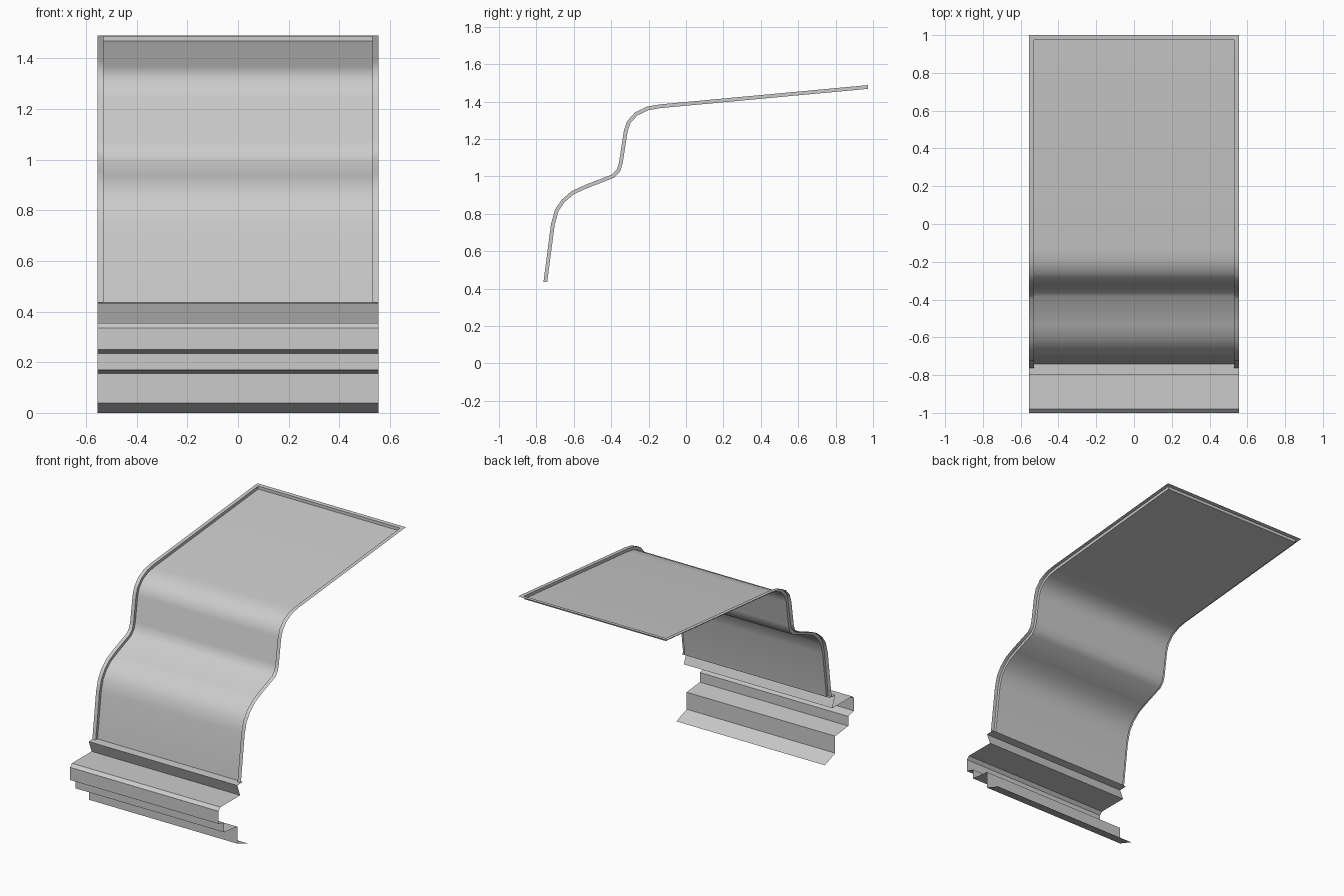
import bpy, bmesh
from mathutils import Vector

if "Cube" in bpy.data.objects:
    bpy.data.objects.remove(bpy.data.objects["Cube"])

W, WI, DEPTH = 0.555, 0.53, 0.02   # half width, inner half width, recess depth


def loft(name, lines, smooth):
    """Open sheet through polylines of equal length, given as (x, [(y, z), ...])."""
    bm = bmesh.new()
    g = [[bm.verts.new((x, y, z)) for y, z in pts] for x, pts in lines]
    for a, b in zip(g, g[1:]):
        for j in range(len(a) - 1):
            bm.faces.new((a[j], b[j], b[j + 1], a[j + 1]))
    bmesh.ops.remove_doubles(bm, verts=bm.verts[:], dist=1e-5)
    me = bpy.data.meshes.new(name)
    bm.to_mesh(me)
    bm.free()
    ob = bpy.data.objects.new(name, me)
    bpy.context.collection.objects.link(ob)
    if smooth:
        bpy.ops.object.select_all(action='DESELECT')
        bpy.context.view_layer.objects.active = ob
        ob.select_set(True)
        bpy.ops.object.shade_smooth_by_angle(angle=0.87)
    return ob


def offset(pts, d):
    """Mitred offset to the inner side of a profile."""
    p = [Vector(q) for q in pts]
    n = []
    for a, b in zip(p, p[1:]):
        t = (b - a).normalized()
        n.append(Vector((t.y, -t.x)))
    out = []
    for i, q in enumerate(p):
        a, b = n[max(i - 1, 0)], n[min(i, len(n) - 1)]
        out.append(tuple(q + (a + b) * d / (1 + a.dot(b))))
    return out


# Stepped panel with a raised rim: outer profile and recessed inner profile
outer = [(-0.762, 0.435), (-0.722, 0.744), (-0.70, 0.824), (-0.663, 0.877),
         (-0.61, 0.922), (-0.54, 0.954), (-0.396, 1.01), (-0.37, 1.037),
         (-0.358, 1.075), (-0.332, 1.245), (-0.315, 1.295), (-0.273, 1.342),
         (-0.209, 1.373), (-0.139, 1.385), (0.973, 1.488)]
inner = offset(outer, DEPTH)
inner[0] = (inner[0][0], outer[0][1])
inner[-1] = (outer[-1][0], inner[-1][1])

# Back wall and back rim are the last two rows of the same sheet
end, tip = outer[-1], (1.0, 1.49)
rim = outer + [end, tip]
tray = inner + [end, tip]
loft("stepped_panel", [(-W, rim), (-WI, rim), (-WI, tray),
                       (WI, tray), (WI, rim), (W, rim)], True)

# Folded front skirt, bottom to top
skirt = [(-0.69, 0.0), (-0.80, 0.04), (-0.80, 0.155), (-0.94, 0.17),
         (-0.94, 0.235), (-1.0, 0.25), (-1.0, 0.335), (-0.98, 0.355),
         (-0.77, 0.355), (-0.80, 0.433), (-0.742, 0.435)]
loft("folded_skirt", [(-W, skirt), (W, skirt)], False)
